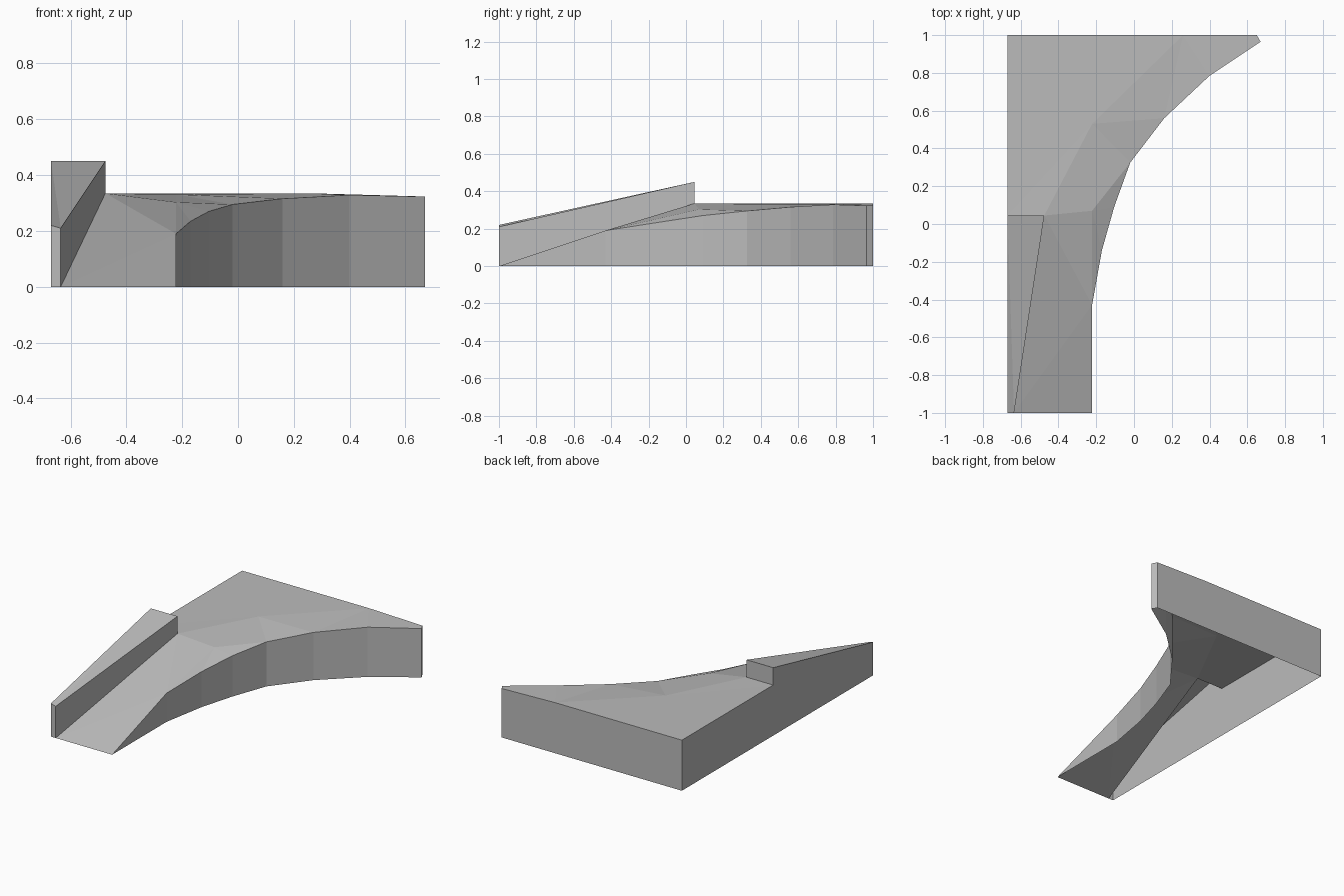
import bpy
import bmesh

cube = bpy.data.objects.get("Cube")
if cube:
    bpy.data.objects.remove(cube, do_unlink=True)

grey = bpy.data.materials.new("mid grey")
grey.use_nodes = True
colour = (0.5, 0.5, 0.5, 1)
grey.diffuse_color = colour
grey.node_tree.nodes["Principled BSDF"].inputs["Base Color"].default_value = colour

LEFT, EDGE, STEP, TOP = -0.67, -0.222, 0.045, 0.335


def add_part(name, faces):
    """Make an open sheet object from polygons given as corner points."""
    bm = bmesh.new()
    for corners in faces:
        bm.faces.new([bm.verts.new(p) for p in corners])
    bmesh.ops.remove_doubles(bm, verts=bm.verts, dist=0.0005)
    bmesh.ops.triangulate(bm, faces=[f for f in bm.faces if len(f.verts) > 3])
    mesh = bpy.data.meshes.new(name)
    bm.to_mesh(mesh)
    bm.free()
    mesh.materials.append(grey)
    obj = bpy.data.objects.new(name, mesh)
    bpy.context.collection.objects.link(obj)
    return obj


def ground(p):
    return (p[0], p[1], 0)


# Top rim of the concave side, from the ramp to the back corner
rim = [(EDGE, -0.43, 0.19), (-0.17, -0.14, 0.235), (-0.105, 0.09, 0.27),
       (-0.02, 0.325, 0.295), (0.16, 0.56, 0.316), (0.40, 0.785, 0.329),
       (0.67, 0.965, 0.323), (0.65, 1, 0.324)]

# Shared corners
toe_in, toe_out = (-0.635, -1, 0), (EDGE, -1, 0)
crest_in, crest_out = (-0.475, STEP, TOP), (EDGE, 0.07, 0.303)
crest_left, peak = (LEFT, STEP, TOP), (EDGE, 0.53, 0.331)
back_left, back_mid, back_right = (LEFT, 1, TOP), (EDGE, 1, TOP), (0.26, 1, TOP)
kerb_low_in, kerb_low_out = (-0.635, -1, 0.21), (LEFT, -1, 0.22)
kerb_high_in, kerb_high_out = (-0.475, STEP, 0.45), (LEFT, STEP, 0.45)

# Sloping ramp
add_part("ramp", [
    (toe_in, toe_out, rim[0]), (toe_in, rim[0], crest_in),
    (crest_in, rim[0], crest_out),
    (rim[0], rim[1], crest_out), (rim[1], rim[2], crest_out)])

# Nearly level deck
add_part("deck", [
    (crest_left, crest_in, peak, back_mid, back_left),
    (crest_in, crest_out, peak), (crest_out, rim[2], rim[3], peak),
    (peak, rim[3], rim[4]), (peak, rim[4], back_right), (peak, back_right, back_mid),
    (rim[4], rim[5], back_right), (rim[5], rim[6], rim[7], back_right)])

# Concave side wall, with the triangle beside the ramp
add_part("curved_wall", [(toe_out, ground(rim[0]), rim[0])] + [
    (ground(a), ground(b), b, a) for a, b in zip(rim, rim[1:])])

# Back wall
add_part("back_wall", [
    (ground(rim[7]), ground(back_left), back_left, back_mid, back_right, rim[7])])

# Straight outer wall, rising behind the kerb
add_part("straight_wall", [
    (ground(back_left), ground(crest_left), crest_left, back_left),
    (ground(crest_left), (LEFT, -1, 0), kerb_low_out, kerb_high_out, crest_left)])

# Tapered kerb: top, inner face, front end and back step
add_part("kerb", [
    (kerb_low_out, kerb_low_in, kerb_high_in, kerb_high_out),
    (toe_in, crest_in, kerb_high_in, kerb_low_in),
    ((LEFT, -1, 0), toe_in, kerb_low_in, kerb_low_out),
    (crest_in, crest_left, kerb_high_out, kerb_high_in)])
